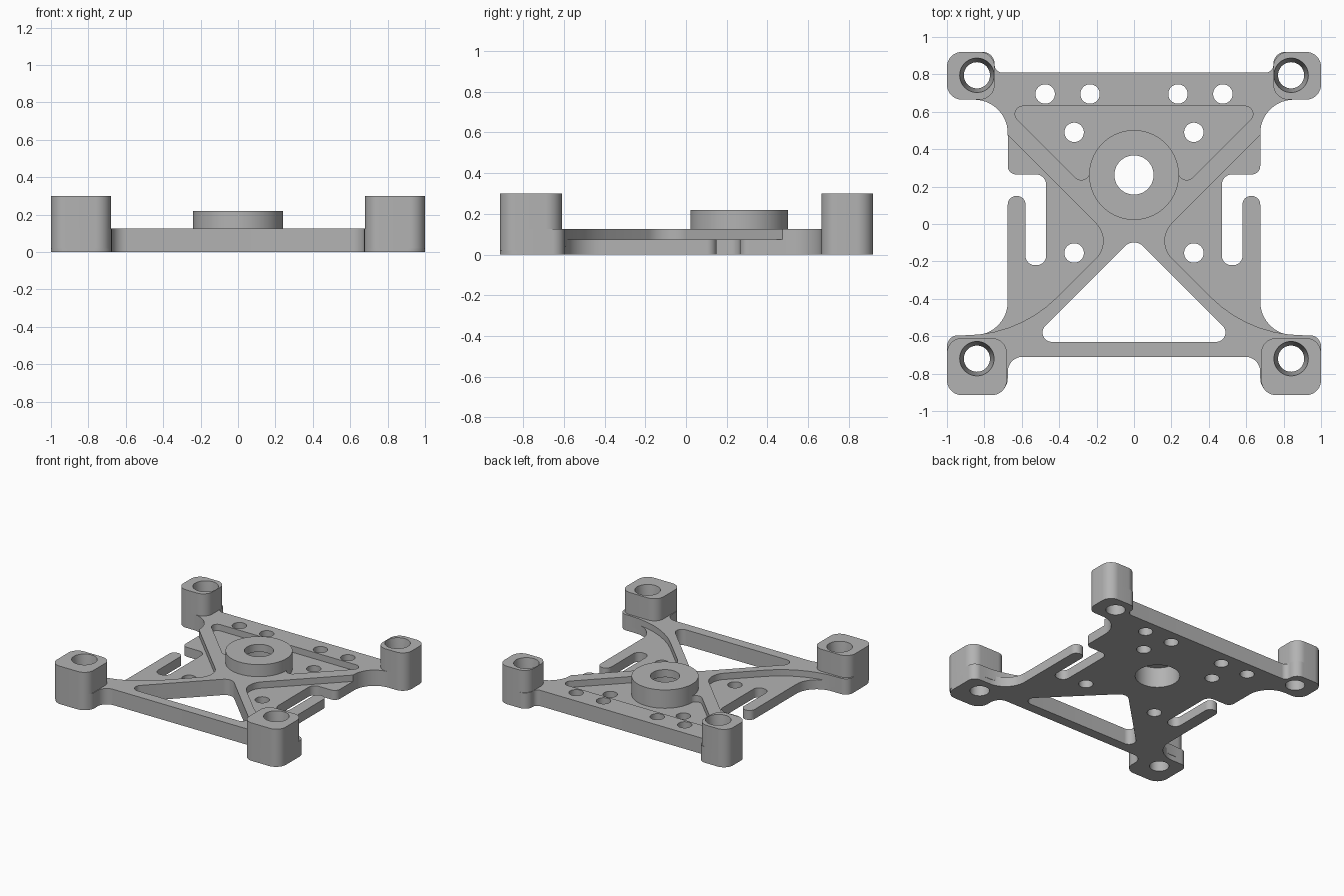
import bpy, bmesh
from math import pi, cos, sin, tan, ceil
from mathutils import Vector

cube = bpy.data.objects.get("Cube")
if cube:
    bpy.data.objects.remove(cube)

grey = bpy.data.materials.new("plain grey")
grey.use_nodes = True
colour = (0.45, 0.45, 0.45, 1)
grey.diffuse_color = colour
grey.node_tree.nodes["Principled BSDF"].inputs["Base Color"].default_value = colour

PLATE_TOP, RIB_TOP, BOSS_TOP, POST_TOP = 0.075, 0.125, 0.22, 0.30
BOSS_Y = 0.262


def fillet(corners):
    """Round every (x, y, radius) corner of a closed polygon."""
    points = []
    for i, (x, y, r) in enumerate(corners):
        p = Vector((x, y))
        a = (Vector(corners[i - 1][:2]) - p).normalized()
        b = (Vector(corners[(i + 1) % len(corners)][:2]) - p).normalized()
        if r == 0:
            points.append(p)
            continue
        half = a.angle(b) / 2
        centre = p + (a + b).normalized() * (r / sin(half))
        start = p + a * (r / tan(half)) - centre
        end = p + b * (r / tan(half)) - centre
        sweep = start.angle(end)
        if start.cross(end) < 0:
            sweep = -sweep
        steps = max(4, ceil(abs(sweep) / 0.13))
        for k in range(steps + 1):
            t = sweep * k / steps
            points.append(centre + Vector((start.x * cos(t) - start.y * sin(t),
                                           start.x * sin(t) + start.y * cos(t))))
    return points


def mirrored(half):
    return half + [(-x, y, r) for x, y, r in reversed(half)]


def add_prism(bm, points, z0, z1):
    face = bm.faces.new([bm.verts.new((p[0], p[1], z0)) for p in points])
    out = bmesh.ops.extrude_face_region(bm, geom=[face])
    top = [v for v in out["geom"] if isinstance(v, bmesh.types.BMVert)]
    bmesh.ops.translate(bm, verts=top, vec=(0, 0, z1 - z0))


def add_lathe(bm, x, y, profile, sides=48):
    """Closed solid of revolution from (radius, z) steps."""
    rings = [[bm.verts.new((x + r * cos(2 * pi * k / sides),
                            y + r * sin(2 * pi * k / sides), z))
              for k in range(sides)] for r, z in profile]
    for low, high in zip(rings, rings[1:]):
        for k in range(sides):
            n = (k + 1) % sides
            bm.faces.new((low[k], low[n], high[n], high[k]))
    bm.faces.new(rings[0][::-1])
    bm.faces.new(rings[-1])


def finish(bm, name):
    bmesh.ops.recalc_face_normals(bm, faces=bm.faces[:])
    mesh = bpy.data.meshes.new(name)
    bm.to_mesh(mesh)
    bm.free()
    obj = bpy.data.objects.new(name, mesh)
    bpy.context.collection.objects.link(obj)
    mesh.materials.append(grey)
    return obj


def prism(name, corners, z0, z1):
    bm = bmesh.new()
    add_prism(bm, fillet(corners), z0, z1)
    return finish(bm, name)


def cut(obj, cutter):
    mod = obj.modifiers.new("cut", "BOOLEAN")
    mod.operation, mod.solver, mod.object = "DIFFERENCE", "EXACT", cutter
    bpy.ops.object.select_all(action="DESELECT")
    obj.select_set(True)
    bpy.context.view_layer.objects.active = obj
    bpy.ops.object.modifier_apply(modifier=mod.name)


# Shared outline pieces, right half from back to front
back_edge = [(0.745, 0.81, 0.04), (0.745, 0.92, 0.065), (1, 0.92, 0.08),
             (1, 0.665, 0.08), (0.675, 0.665, 0.18)]
front_edge = [(1, -0.595, 0.06), (1, -0.915, 0.09),
              (0.675, -0.915, 0.09), (0.675, -0.71, 0.08)]
side_fingers = [(0.675, 0.265, 0.045), (0.47, 0.265, 0.055), (0.47, -0.22, 0.05),
                (0.58, -0.22, 0.05), (0.58, 0.15, 0.046), (0.675, 0.15, 0.046),
                (0.675, -0.595, 0.18)]
rib_waist = [(0.675, 0.475, 0), (0.11, -0.09, 0.133), (0.615, -0.595, 0.7)]

# Base plate with side fingers, and the raised crossed ribs
base_plate = prism("base_plate", mirrored(back_edge + side_fingers + front_edge),
                   0, PLATE_TOP)
ribs = prism("raised_ribs", mirrored(back_edge + rib_waist + front_edge),
             0.04, RIB_TOP)
parts = [base_plate, ribs]

# Sunken pocket behind the boss
pocket = prism("pocket_cutter", mirrored([(0.695, 0.63, 0.042), (0.237, 0.172, 0.045),
                                          (0.237, 0.3, 0)]), -0.1, 0.5)
cut(ribs, pocket)

# Corner posts
for side, word in ((1, "left"), (-1, "right")):
    for place, x0, y0, y1 in (("back", 0.745, 0.665, 0.92),
                              ("front", 0.68, -0.915, -0.61)):
        rect = [(side * x, y, 0.08) for x, y in
                ((x0, y0), (1, y0), (1, y1), (x0, y1))]
        parts.append(prism(f"{place}_{word}_post", rect, 0.02, POST_TOP))

# Central boss
bm = bmesh.new()
add_lathe(bm, 0, BOSS_Y, [(0.24, 0.02), (0.24, BOSS_TOP)], 72)
parts.append(finish(bm, "centre_boss"))

# One cutter for every through hole and the front triangular window
bm = bmesh.new()
add_lathe(bm, 0, BOSS_Y, [(0.16, -0.1), (0.16, 0.16), (0.105, 0.16), (0.105, 0.5)])
for side in (1, -1):
    for y in (0.795, -0.72):
        add_lathe(bm, side * 0.84, y, [(0.07, -0.1), (0.07, 0.1),
                                       (0.092, POST_TOP), (0.092, 0.5)])
    for x, y in ((0.475, 0.695), (0.235, 0.695), (0.32, 0.49), (0.32, -0.155)):
        add_lathe(bm, side * x, y, [(0.052, -0.1), (0.052, 0.5)], 32)
add_prism(bm, fillet([(0, -0.07, 0.07), (0.56, -0.63, 0.05), (-0.56, -0.63, 0.05)]),
          -0.1, 0.5)
holes = finish(bm, "hole_cutter")
for part in parts:
    cut(part, holes)
for helper in (pocket, holes):
    bpy.data.objects.remove(helper)

# Smooth curved walls, keep edges crisp
bpy.ops.object.select_all(action="DESELECT")
for part in parts:
    part.select_set(True)
bpy.context.view_layer.objects.active = base_plate
bpy.ops.object.shade_smooth_by_angle(angle=pi / 6)
